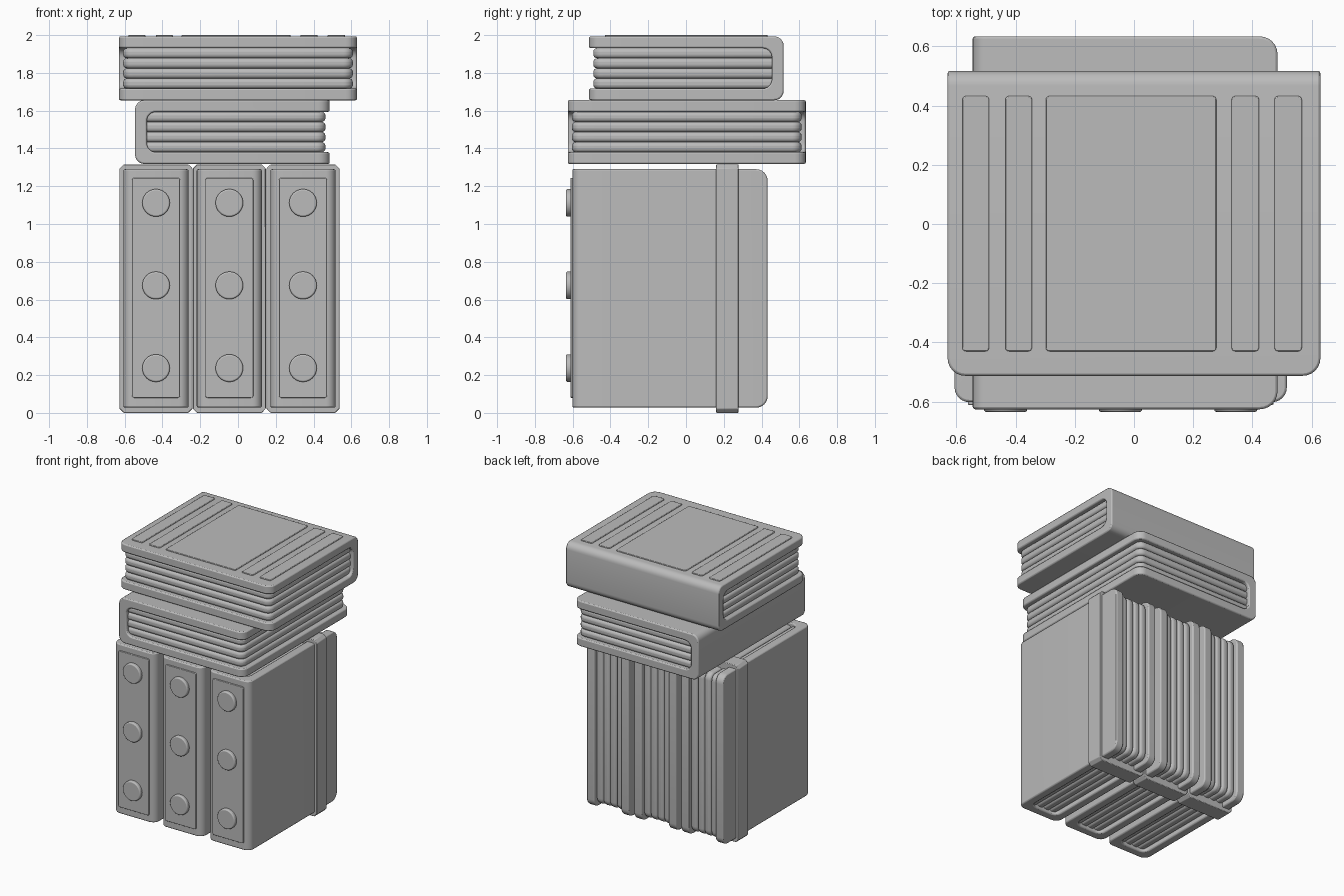
import bpy, bmesh, math
from mathutils import Matrix, Vector

cube = bpy.data.objects.get("Cube")
if cube:
    bpy.data.objects.remove(cube, do_unlink=True)

grey = bpy.data.materials.new("plain grey")
grey.use_nodes = True
grey.diffuse_color = (0.5, 0.5, 0.5, 1)
grey.node_tree.nodes["Principled BSDF"].inputs["Base Color"].default_value = (0.5, 0.5, 0.5, 1)


def finish(bm, name, frame=Matrix(), bevel=0, segments=3):
    """Turn a bmesh into a smooth-shaded object with rounded edges."""
    bmesh.ops.recalc_face_normals(bm, faces=bm.faces)
    bm.transform(frame)
    mesh = bpy.data.meshes.new(name)
    bm.to_mesh(mesh)
    bm.free()
    mesh.materials.append(grey)
    obj = bpy.data.objects.new(name, mesh)
    bpy.context.collection.objects.link(obj)
    bpy.ops.object.select_all(action='DESELECT')
    obj.select_set(True)
    bpy.context.view_layer.objects.active = obj
    if bevel:
        mod = obj.modifiers.new("soft edges", 'BEVEL')
        mod.width, mod.segments = bevel, segments
        mod.limit_method, mod.angle_limit = 'ANGLE', math.radians(35)
    bpy.ops.object.shade_smooth_by_angle(angle=math.radians(35))
    return obj


def box_mesh(lo, hi):
    bm = bmesh.new()
    bmesh.ops.create_cube(bm, size=1)
    lo, hi = Vector(lo), Vector(hi)
    for v in bm.verts:
        v.co = [(a + b) / 2 + c * (b - a) for a, b, c in zip(lo, hi, v.co)]
    return bm


def round_edges(bm, axis, radius, test=lambda p: True):
    """Round the edges that run along one axis."""
    edges = []
    for e in bm.edges:
        a, b = (v.co for v in e.verts)
        if abs((b - a).normalized()[axis]) > 0.99 and test((a + b) / 2):
            edges.append(e)
    bmesh.ops.bevel(bm, geom=edges, offset=radius, segments=6, profile=0.5, affect='EDGES')


def arc(cx, cz, r, start, end, n=6):
    angles = [math.radians(start + (end - start) * i / n) for i in range(n + 1)]
    return [(cx + r * math.cos(a), cz + r * math.sin(a)) for a in angles]


def book(name, depth, length, thick, frame):
    """Spine at local -x, length along y, thickness along z."""
    d, l, t = depth / 2, length / 2, thick / 2
    board, r = 0.062, 0.05
    inner_x, inner_z = -d + board, t - board

    # Wrapped cover with a C-shaped section
    profile = [(d, t)] + arc(-d + r, t - r, r, 90, 180) + arc(-d + r, r - t, r, 180, 270)
    profile += [(d, -t), (d, -inner_z)]
    profile += arc(inner_x + r, r - inner_z, r, 270, 180)
    profile += arc(inner_x + r, inner_z - r, r, 180, 90) + [(d, inner_z)]
    bm = bmesh.new()
    face = bm.faces.new([bm.verts.new((x, -l, z)) for x, z in profile])
    ext = bmesh.ops.extrude_face_region(bm, geom=[face])
    moved = [v for v in ext["geom"] if isinstance(v, bmesh.types.BMVert)]
    bmesh.ops.translate(bm, verts=moved, vec=(0, 2 * l, 0))
    round_edges(bm, 2, 0.06, lambda p: p.x > d - 0.001)
    finish(bm, name + "_cover", frame, 0.008, 2)

    # Four rounded page bundles
    step = 2 * inner_z / 4
    for i in range(4):
        z = -inner_z + i * step
        bm = box_mesh((-d + 0.03, 0.022 - l, z), (d - 0.022, l - 0.022, z + step))
        round_edges(bm, 2, 0.05, lambda p: p.x > 0)
        finish(bm, f"{name}_pages_{i + 1}", frame, 0.02, 4)


# Upper book: spine to the back
upper = Matrix.Translation((0, 0.002, 1.824)) @ Matrix.Rotation(-math.pi / 2, 4, 'Z')
book("upper_book", 1.03, 1.26, 0.338, upper)

# Raised panels on the upper cover
for i, (x0, x1) in enumerate([(-0.58, -0.49), (-0.435, -0.345), (-0.298, 0.278),
                              (0.33, 0.422), (0.475, 0.567)]):
    bm = box_mesh((x0, -0.43, 1.985), (x1, 0.432, 2.0))
    round_edges(bm, 2, 0.012)
    finish(bm, f"cover_panel_{i + 1}", bevel=0.003, segments=2)

# Middle book: spine to the right
book("middle_book", 1.03, 1.26, 0.338, Matrix.Translation((-0.03, 0.004, 1.487)))

# Upright books: spines to the front
for n, x in enumerate((-0.434, -0.046, 0.344)):
    name = f"upright_book_{n + 1}"
    turn = Matrix(((0, 0, 1, x), (1, 0, 0, -0.085), (0, 1, 0, 0.659), (0, 0, 0, 1)))
    book(name, 1.034, 1.262, 0.345, turn)

    # Strap around the book
    bm = box_mesh((x - 0.193, 0.16, 0), (x + 0.193, 0.278, 1.316))
    bmesh.ops.bevel(bm, geom=[e for e in bm.edges
                              if abs(e.verts[0].co.y - e.verts[1].co.y) > 0.1],
                    offset=0.022, segments=1, affect='EDGES')
    finish(bm, name + "_strap", bevel=0.004, segments=2)

    # Spine plate and studs
    bm = box_mesh((x - 0.127, -0.611, 0.08), (x + 0.127, -0.59, 1.244))
    round_edges(bm, 1, 0.012)
    finish(bm, name + "_spine_plate", bevel=0.003, segments=2)
    for k, z in enumerate((0.237, 0.675, 1.112)):
        bm = bmesh.new()
        bmesh.ops.create_cone(bm, cap_ends=True, segments=32, radius1=0.073,
                              radius2=0.073, depth=0.04)
        place = Matrix.Translation((x, -0.615, z)) @ Matrix.Rotation(math.pi / 2, 4, 'X')
        finish(bm, f"{name}_stud_{k + 1}", place, 0.008, 3)
